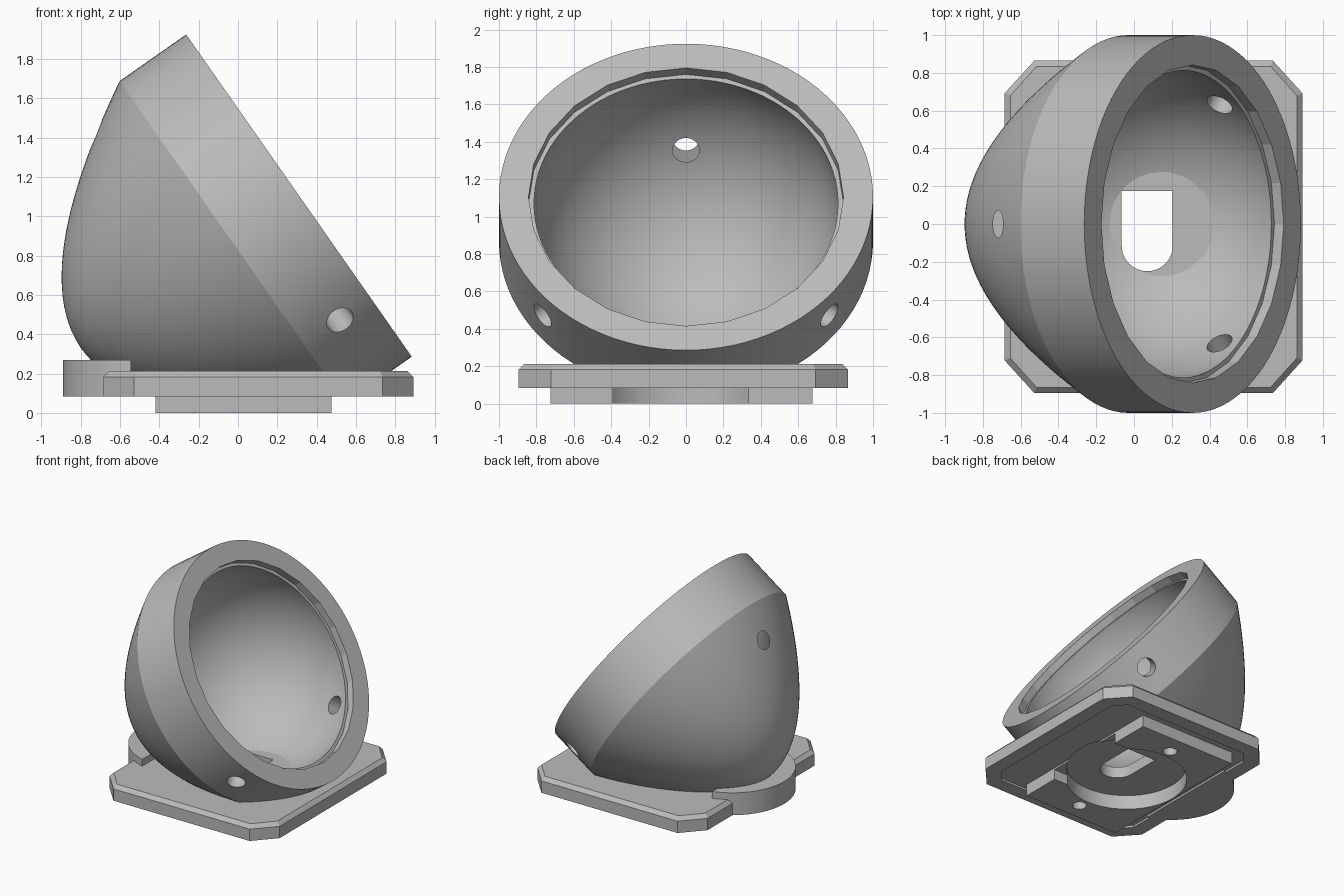
import bpy, bmesh, math
from mathutils import Matrix, Vector

if "Cube" in bpy.data.objects:
    bpy.data.objects.remove(bpy.data.objects["Cube"])

grey = bpy.data.materials.new("plain_grey")
grey.use_nodes = True
grey.diffuse_color = (0.5, 0.5, 0.5, 1)
grey.node_tree.nodes["Principled BSDF"].inputs["Base Color"].default_value = (0.5, 0.5, 0.5, 1)

# Bowl frame: origin at the centre of the rim, local z out of the opening
TILT = Matrix.Translation((0.31, 0, 1.105)) @ Matrix.Rotation(math.radians(55), 4, "Y")
SOCKET = TILT @ Matrix.Translation((0, 0, -0.2))


def finish(name, bm, matrix=Matrix()):
    bmesh.ops.remove_doubles(bm, verts=bm.verts, dist=1e-5)
    bmesh.ops.recalc_face_normals(bm, faces=bm.faces)
    bm.transform(matrix)
    mesh = bpy.data.meshes.new(name)
    bm.to_mesh(mesh)
    bm.free()
    mesh.materials.append(grey)
    obj = bpy.data.objects.new(name, mesh)
    bpy.context.collection.objects.link(obj)
    return obj


def revolve(name, profile, matrix, steps=96):
    bm = bmesh.new()
    verts = [bm.verts.new((r, 0, z)) for r, z in profile]
    edges = [bm.edges.new(pair) for pair in zip(verts, verts[1:])]
    bmesh.ops.spin(bm, geom=verts + edges, cent=(0, 0, 0), axis=(0, 0, 1),
                   angle=math.tau, steps=steps)
    return finish(name, bm, matrix)


def loft(name, loops):
    """Solid through matching outlines, each given as (points, z)."""
    bm = bmesh.new()
    rings = [[bm.verts.new((x, y, z)) for x, y in pts] for pts, z in loops]
    for a, b in zip(rings, rings[1:]):
        for i in range(len(a)):
            j = (i + 1) % len(a)
            bm.faces.new((a[i], a[j], b[j], b[i]))
    bm.faces.new(rings[0][::-1])
    bm.faces.new(rings[-1])
    return finish(name, bm)


def cylinder(name, radius, start, end, sides=48):
    start, end = Vector(start), Vector(end)
    bm = bmesh.new()
    bmesh.ops.create_cone(bm, cap_ends=True, segments=sides, radius1=radius,
                          radius2=radius, depth=(end - start).length)
    turn = (end - start).to_track_quat("Z", "Y").to_matrix().to_4x4()
    return finish(name, bm, Matrix.Translation((start + end) / 2) @ turn)


def rectangle(x0, x1, y0, y1):
    return [(x0, y0), (x1, y0), (x1, y1), (x0, y1)]


def octagon(inset):
    x0, x1, y0, y1 = -0.685 + inset, 0.892 - inset, -0.895 + inset, 0.865 - inset
    cx, cy = 0.157 - inset * 0.586, 0.173 - inset * 0.586
    return [(x0 + cx, y0), (x1 - cx, y0), (x1, y0 + cy), (x1, y1 - cy),
            (x1 - cx, y1), (x0 + cx, y1), (x0, y1 - cy), (x0, y0 + cy)]


def arc(cx, cy, r, a0, a1, n=24):
    return [(cx + r * math.cos(math.radians(a0 + (a1 - a0) * i / n)),
             cy + r * math.sin(math.radians(a0 + (a1 - a0) * i / n))) for i in range(n + 1)]


def bezier(a, b, c, d, n=24):
    points = []
    for i in range(1, n + 1):
        t, s = i / n, 1 - i / n
        points.append(tuple(s**3 * p + 3 * s * s * t * q + 3 * s * t * t * u + t**3 * v
                            for p, q, u, v in zip(a, b, c, d)))
    return points


# Bowl: cylindrical rim band, then a blunt egg-shaped back
shoulder = (1, -0.413)
back = bezier(shoulder, (0.72, -0.913), (0.37, -1.353), (0, -1.353))
bowl = revolve("bowl", [(0, 0), (1, 0), shoulder] + back, TILT)

# Base: plate with cut corners and chamfered top, disc segment, bottom boss
plate = loft("base_plate", [(octagon(0), 0.083), (octagon(0), 0.182), (octagon(0.03), 0.213)])
segment = arc(-0.41, -0.03, 0.48, 106.3, 253.7, 40)
disc = loft("back_disc", [(segment, 0.083), (segment, 0.27)])
boss = loft("bottom_boss", [(rectangle(-0.42, 0.475, -0.725, 0.675), z) for z in (0, 0.11)])

# Cutters: ball socket, faceted opening and the three radial holes
ball = arc(0, 0, 0.825, 90, -90, 48)
ball[0], ball[-1] = (0, 0.825), (0, -0.825)
socket = revolve("socket_cutter", ball, SOCKET)
opening = cylinder("opening_cutter", 0.842, TILT @ Vector((0, 0, -0.06)),
                   TILT @ Vector((0, 0, 0.9)), 24)
centre = SOCKET.translation
holes = [cylinder("hole_cutter", 0.072, centre + Vector(d) * 0.5, centre + Vector(d) * 1.3, 32)
         for d in ((-0.896, 0, 0.445), (0.374, 0.77, -0.52), (0.374, -0.77, -0.52))]

# Cutters: floor slot, underside recesses, screw holes and the bowl's flat bottom
slot_outline = [(0.205, 0.175), (-0.065, 0.175)] + arc(0.07, -0.115, 0.135, 180, 360)
slot = loft("slot_cutter", [(slot_outline, -0.1), (slot_outline, 0.6)])
notch = loft("notch_cutter", [(rectangle(0.04, 0.6, -0.39, 0.335), z) for z in (-0.1, 0.085)])
recess = cylinder("recess_cutter", 0.465, (0.05, -0.03, -0.1), (0.05, -0.03, 0.12), 64)
pocket = loft("pocket_cutter", [(octagon(0.12), -0.1), (octagon(0.12), 0.1)])
screws = [cylinder("screw_cutter", 0.055, (0.065, y, -0.1), (0.065, y, 0.18), 32)
          for y in (0.51, -0.58)]
below = loft("below_cutter", [(rectangle(-2, 2, -2, 2), z) for z in (-1, 0.105)])

# The opening is cut before the ball so the two never meet edge to edge
cuts = {
    bowl: [opening, socket, below, slot, recess] + holes + screws,
    plate: [pocket, recess, slot] + screws,
    disc: [socket],
    boss: [notch, recess] + screws,
}
for part, cutters in cuts.items():
    for cutter in cutters:
        mod = part.modifiers.new("cut", "BOOLEAN")
        mod.operation, mod.solver, mod.object = "DIFFERENCE", "EXACT", cutter
bpy.context.view_layer.update()
graph = bpy.context.evaluated_depsgraph_get()
results = {p: bpy.data.meshes.new_from_object(p.evaluated_get(graph)) for p in cuts}
for part, mesh in results.items():
    part.modifiers.clear()
    part.data = mesh
for cutter in {c for group in cuts.values() for c in group}:
    bpy.data.objects.remove(cutter)

# Smooth curved walls, keep facets and edges crisp
bpy.ops.object.select_all(action="DESELECT")
for part in cuts:
    part.select_set(True)
bpy.context.view_layer.objects.active = bowl
bpy.ops.object.shade_smooth_by_angle(angle=math.radians(14))
